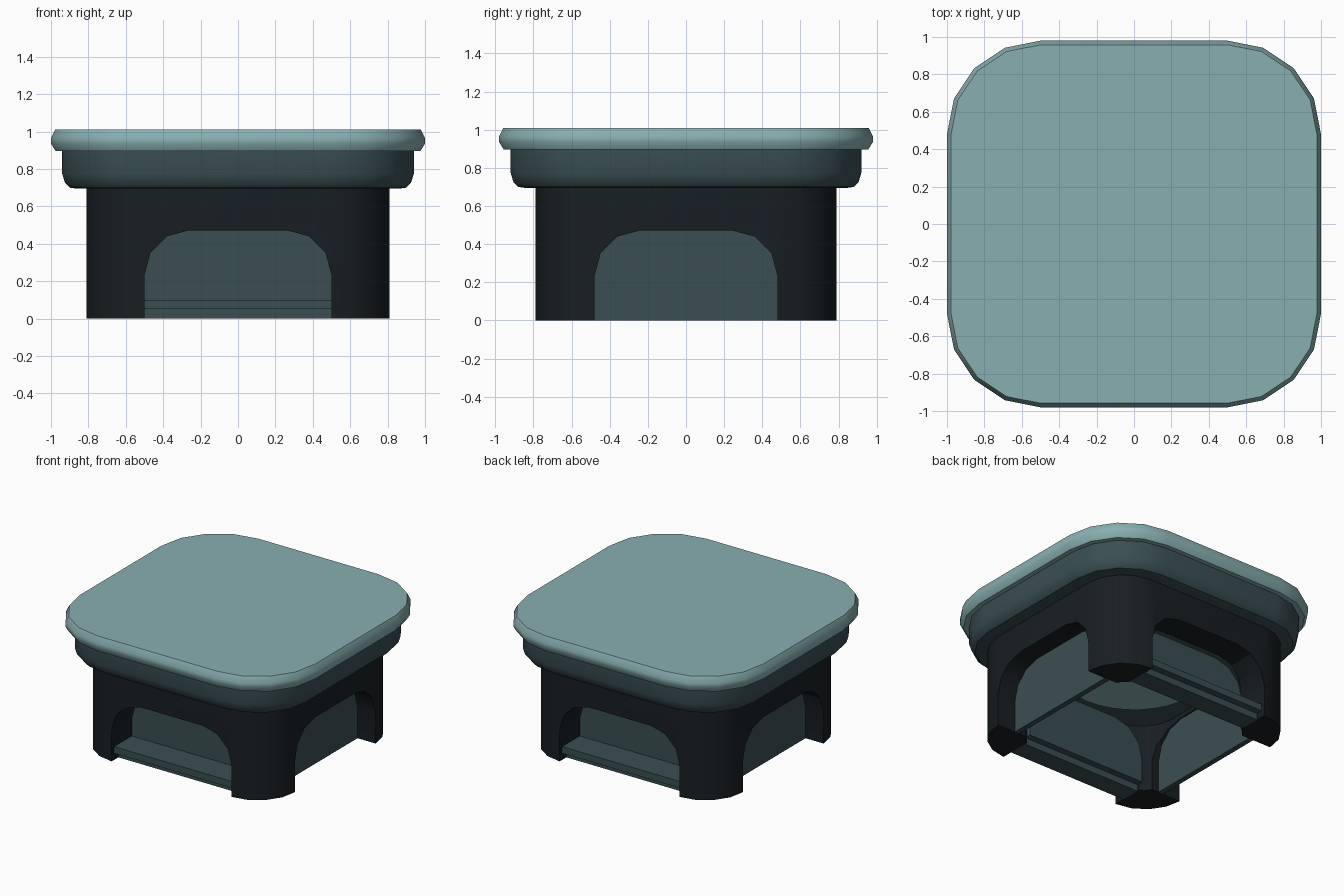
import bpy, bmesh
from math import sin, cos, pi, radians

if "Cube" in bpy.data.objects:
    bpy.data.objects.remove(bpy.data.objects["Cube"])


def material(name, rgb):
    m = bpy.data.materials.new(name)
    m.diffuse_color = (*rgb, 1)
    m.use_nodes = True
    m.node_tree.nodes["Principled BSDF"].inputs["Base Color"].default_value = m.diffuse_color
    return m


DARK = material("dark", (0.009, 0.013, 0.016))
TEAL = material("teal", (0.042, 0.076, 0.085))
LIGHT = material("light", (0.25, 0.43, 0.44))


def rounded_rect(hx, hy, r, seg=4):
    pts = []
    for q, (sx, sy) in enumerate([(1, 1), (-1, 1), (-1, -1), (1, -1)]):
        for i in range(seg + 1):
            a = q * pi / 2 + i * pi / 2 / seg
            pts.append((sx * (hx - r) + r * cos(a), sy * (hy - r) + r * sin(a)))
    return pts


def arch(half, bottom):
    # arched opening outline with a three-segment curve in each upper corner
    right = [(half, bottom)]
    for i in range(4):
        a = radians(30 * i)
        right.append((half - 0.24 + 0.24 * cos(a), 0.232 + 0.24 * sin(a)))
    return right + [(-x, z) for x, z in reversed(right)]


def loft(name, rings, mat, smooth=True):
    # skin matching rings of 3D points and cap both ends
    bm = bmesh.new()
    rows = [[bm.verts.new(p) for p in ring] for ring in rings]
    n = len(rows[0])
    for a, b in zip(rows, rows[1:]):
        for i in range(n):
            j = (i + 1) % n
            bm.faces.new((a[i], a[j], b[j], b[i]))
    bm.faces.new(rows[0][::-1])
    bm.faces.new(rows[-1])
    bmesh.ops.recalc_face_normals(bm, faces=bm.faces)
    me = bpy.data.meshes.new(name)
    bm.to_mesh(me)
    bm.free()
    ob = bpy.data.objects.new(name, me)
    bpy.context.collection.objects.link(ob)
    me.materials.append(mat)
    if smooth:
        shade(ob)
    return ob


def shade(ob):
    bpy.ops.object.select_all(action='DESELECT')
    ob.select_set(True)
    bpy.context.view_layer.objects.active = ob
    bpy.ops.object.shade_smooth_by_angle(angle=radians(32))


def tier(name, profile, hx, hy, r, mat):
    # profile is a list of (inset, height)
    rings = [[(x, y, z) for x, y in rounded_rect(hx - d, hy - d, r - d)]
             for d, z in profile]
    return loft(name, rings, mat)


def arch_slab(name, half, bottom, start, end, axis, mat):
    prof = arch(half, bottom)
    if axis == 'y':
        rings = [[(u, d, z) for u, z in prof] for d in (start, end)]
    else:
        rings = [[(d, u, z) for u, z in prof] for d in (start, end)]
    return loft(name, rings, mat, smooth=False)


def box(name, x0, x1, y0, y1, z0, z1, mat):
    rings = [[(x0, y0, z), (x1, y0, z), (x1, y1, z), (x0, y1, z)] for z in (z0, z1)]
    return loft(name, rings, mat, smooth=False)


# top slab and the rounded collar under it
tier("top_slab", [(0.025, 0.895), (0.0, 0.935), (0.0, 0.965), (0.022, 1.01)],
     1.0, 0.98, 0.5, LIGHT)
tier("collar", [(0.075, 0.695), (0.04, 0.70), (0.015, 0.725), (0.0, 0.775), (0.0, 0.895)],
     0.94, 0.92, 0.45, TEAL)

# hollow base with four arched openings
base = tier("base", [(0, 0), (0, 0.695)], 0.81, 0.79, 0.31, DARK)
cutters = [
    tier("cavity_cutter", [(0, -0.1), (0, 0.52)], 0.61, 0.59, 0.25, DARK),
    arch_slab("front_back_cutter", 0.5, -0.1, -1, 1, 'y', DARK),
    arch_slab("side_cutter", 0.48, -0.1, -1, 1, 'x', DARK),
]
for c in cutters:
    c.hide_render = True
    mod = base.modifiers.new("cut", 'BOOLEAN')
    mod.operation = 'DIFFERENCE'
    mod.solver = 'EXACT'
    mod.object = c
    bpy.ops.object.select_all(action='DESELECT')
    bpy.context.view_layer.objects.active = base
    base.select_set(True)
    bpy.ops.object.modifier_apply(modifier=mod.name)
for c in cutters:
    bpy.data.objects.remove(c, do_unlink=True)
shade(base)

# ceiling of the cavity with a round light disc
tier("cavity_ceiling", [(0, 0.505), (0, 0.53)], 0.62, 0.60, 0.26, TEAL)
disc = [[(0.5 * cos(i * pi / 16), 0.5 * sin(i * pi / 16), z) for i in range(32)]
        for z in (0.495, 0.51)]
loft("ceiling_disc", disc, LIGHT)

# recessed panels, and stepped rails across the front and back openings
for s, yn, xn in ((-1, "front", "left"), (1, "back", "right")):
    arch_slab(yn + "_panel", 0.5, 0.06, s * 0.51, s * 0.55, 'y', TEAL)
    arch_slab(xn + "_panel", 0.48, 0.0, s * 0.62, s * 0.66, 'x', TEAL)
    box(yn + "_upper_rail", -0.5, 0.5, *sorted((s * 0.51, s * 0.76)), 0.05, 0.10, TEAL)
    box(yn + "_lower_rail", -0.5, 0.5, *sorted((s * 0.56, s * 0.71)), 0.0, 0.05, TEAL)
